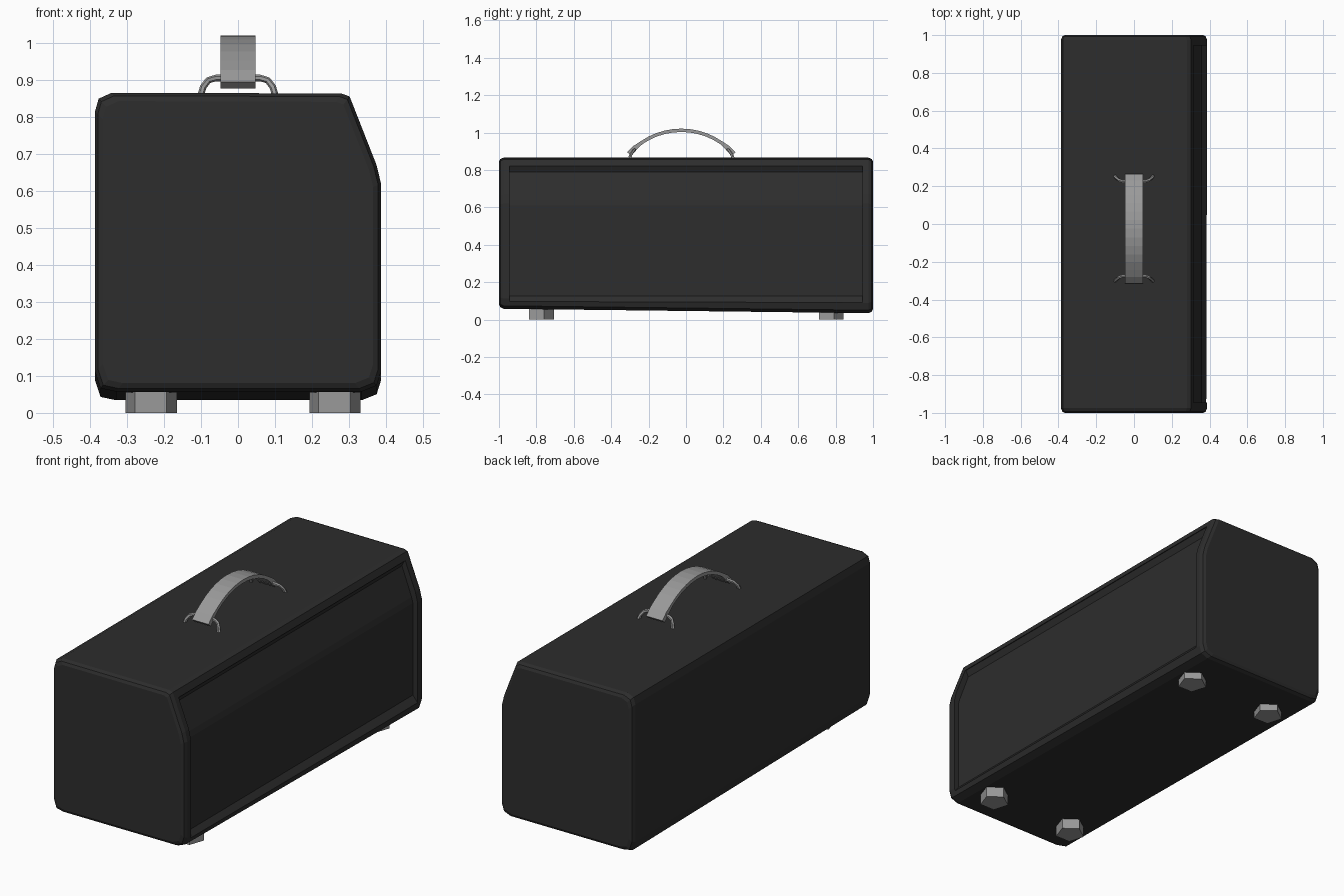
import bpy, bmesh, math

if "Cube" in bpy.data.objects:
    bpy.data.objects.remove(bpy.data.objects["Cube"])


def material(name, value):
    m = bpy.data.materials.new(name)
    m.diffuse_color = (value, value, value, 1)
    m.use_nodes = True
    m.node_tree.nodes["Principled BSDF"].inputs["Base Color"].default_value = m.diffuse_color
    return m


BLACK = material("black covering", 0.026)
GREY = material("grey hardware", 0.32)


def loft(name, rings, mat):
    """Skin a list of closed rings and cap both ends."""
    bm = bmesh.new()
    vs = [[bm.verts.new(p) for p in r] for r in rings]
    n = len(rings[0])
    for a, b in zip(vs, vs[1:]):
        for i in range(n):
            j = (i + 1) % n
            bm.faces.new((a[i], a[j], b[j], b[i]))
    bm.faces.new(vs[0])
    bm.faces.new(vs[-1])
    bmesh.ops.recalc_face_normals(bm, faces=bm.faces)
    me = bpy.data.meshes.new(name)
    bm.to_mesh(me)
    bm.free()
    me.materials.append(mat)
    ob = bpy.data.objects.new(name, me)
    bpy.context.collection.objects.link(ob)
    return ob


# Cabinet: side profile with soft corners, sloping front edge, slightly tilted base
profile = [(-0.387, 0.10), (-0.387, 0.815), (-0.377, 0.85), (-0.342, 0.866),
           (0.28, 0.864), (0.302, 0.856), (0.375, 0.67), (0.387, 0.62),
           (0.387, 0.10), (0.375, 0.062), (0.335, 0.046), (-0.33, 0.046), (-0.372, 0.055)]


def cabinet_ring(y, inset):
    k = 1 - inset / 0.4
    ring = []
    for x, z in profile:
        zz = 0.455 + (z - 0.455) * k
        if z < 0.3:
            zz -= 0.012 * y
        ring.append((x * k, y, zz))
    return ring


cabinet = loft("cabinet", [cabinet_ring(y, i) for y, i in
                           [(-1, 0.022), (-0.993, 0.008), (-0.975, 0),
                            (0.975, 0), (0.993, 0.008), (1, 0.022)]], BLACK)

# Recessed panel on the +x side, following the slope
cut = [(0.311, 0.822), (0.296, 0.79), (0.352, 0.64), (0.360, 0.61),
       (0.360, 0.125), (0.388, 0.09), (0.5, 0.09), (0.5, 0.822)]
cutter = loft("panel_cutter", [[(x, y, z) for x, z in cut] for y in (-0.945, 0.945)], BLACK)
cutter.hide_render = True
mod = cabinet.modifiers.new("recess", "BOOLEAN")
mod.operation = "DIFFERENCE"
mod.solver = "EXACT"
mod.object = cutter
bpy.context.view_layer.objects.active = cabinet
bpy.ops.object.modifier_apply(modifier=mod.name)
bpy.data.objects.remove(cutter)

# Feet: short five-sided blocks
for fx, xn in ((-0.235, "back"), (0.262, "front")):
    for fy, yn in ((-0.78, "left"), (0.77, "right")):
        pts = [(fx + 0.073 * math.cos(math.tau * i / 5 + 0.3),
                fy + 0.073 * math.sin(math.tau * i / 5 + 0.3)) for i in range(5)]
        loft(f"foot_{xn}_{yn}", [[(x, y, z) for x, y in pts] for z in (0, 0.07)], GREY)

# Handle strap: flat band swept along an arc
CY, R, HALF = -0.025, 0.375, math.asin(0.28 / 0.375)
rings = []
for i in range(15):
    a = -HALF + 2 * HALF * i / 14
    t = 0.013 if i in (0, 1, 13, 14) else 0.009
    ring = []
    for x, r in ((-0.048, -t), (0.048, -t), (0.048, t), (-0.048, t)):
        ring.append((x, CY + (R + r) * math.sin(a), 1.012 - R + (R + r) * math.cos(a)))
    rings.append(ring)
loft("handle_strap", rings, GREY)

# Wire loops that hold the strap ends
path = [(0.1, 0.277, 0.862), (0.094, 0.270, 0.882), (0.08, 0.258, 0.9), (0.06, 0.25, 0.906)]
path = path + [(-x, y, z) for x, y, z in reversed(path)]
for s, name in ((-1, "handle_loop_left"), (1, "handle_loop_right")):
    rings = []
    for i, (x, y, z) in enumerate(path):
        p, q = path[max(i - 1, 0)], path[min(i + 1, len(path) - 1)]
        dx, dz = q[0] - p[0], q[2] - p[2]
        d = math.hypot(dx, dz)
        nx, nz = -dz / d, dx / d
        rings.append([(x + 0.009 * math.cos(b) * nx, CY + s * (y + 0.009 * math.sin(b)),
                       z + 0.009 * math.cos(b) * nz)
                      for b in (math.tau * k / 6 for k in range(6))])
    loft(name, rings, GREY)
